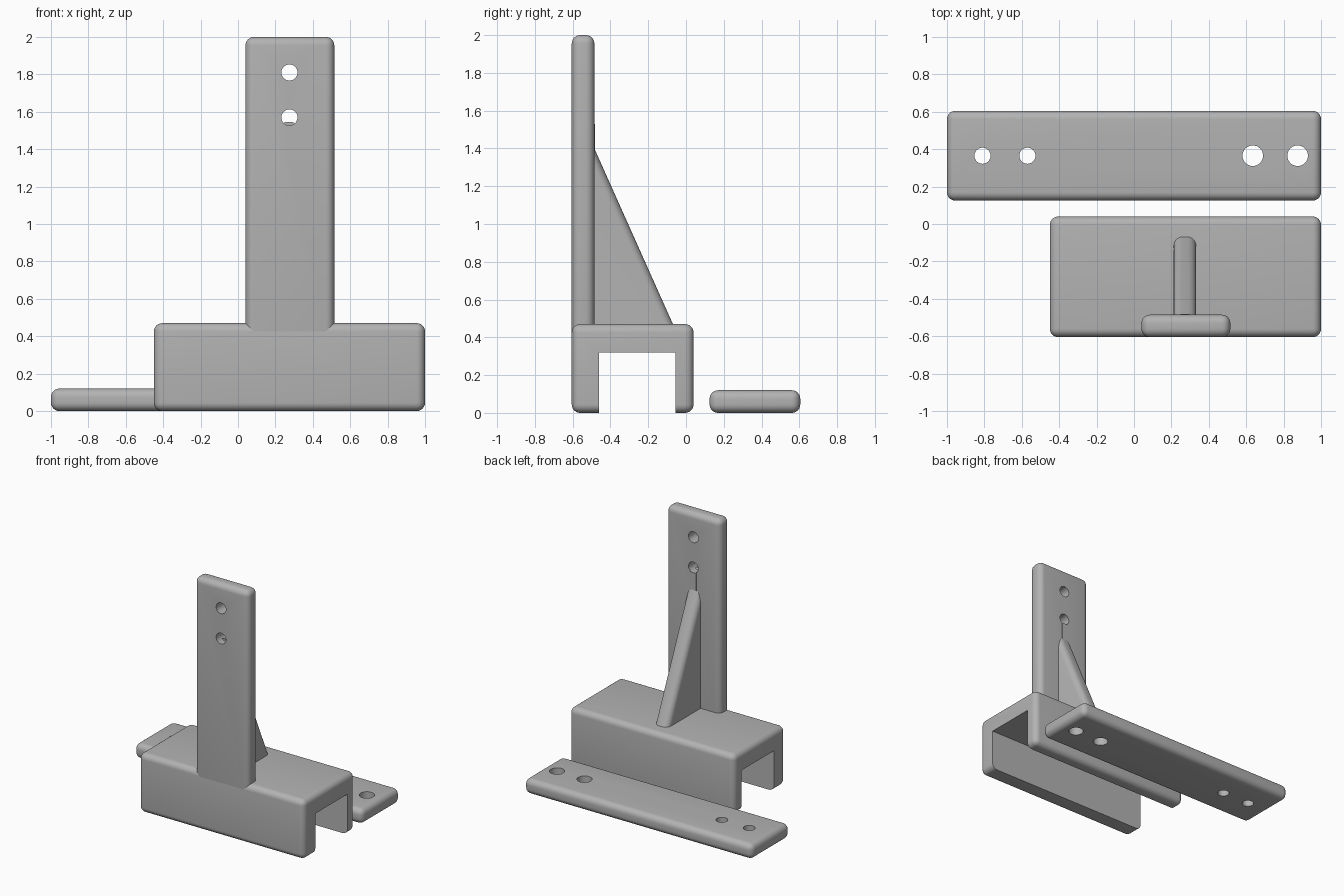
import bpy, bmesh
from mathutils import Matrix

cube = bpy.data.objects.get("Cube")
if cube:
    bpy.data.objects.remove(cube, do_unlink=True)

grey = bpy.data.materials.new("plain grey")
grey.use_nodes = True
COLOR = (0.45, 0.45, 0.45, 1)
grey.diffuse_color = COLOR
grey.node_tree.nodes["Principled BSDF"].inputs["Base Color"].default_value = COLOR

ROUND = 0.045


def add_object(name, bm):
    bmesh.ops.recalc_face_normals(bm, faces=bm.faces)
    mesh = bpy.data.meshes.new(name)
    bm.to_mesh(mesh)
    bm.free()
    mesh.materials.append(grey)
    obj = bpy.data.objects.new(name, mesh)
    bpy.context.collection.objects.link(obj)
    return obj


def round_edges(bm, edges):
    bmesh.ops.bevel(bm, geom=edges, offset=ROUND, segments=6, profile=0.5,
                    affect='EDGES', clamp_overlap=True)


def box(name, low, high, rounded=True):
    bm = bmesh.new()
    bmesh.ops.create_cube(bm, size=1)
    for v in bm.verts:
        v.co = [l + (c + 0.5) * (h - l) for c, l, h in zip(v.co, low, high)]
    if rounded:
        round_edges(bm, bm.edges[:])
    return add_object(name, bm)


def hole_cutter(name, center, radius, axis):
    bm = bmesh.new()
    turn = Matrix.Rotation(1.5707963, 4, 'X') if axis == 'Y' else Matrix()
    bmesh.ops.create_cone(bm, cap_ends=True, segments=48, radius1=radius,
                          radius2=radius, depth=0.4,
                          matrix=Matrix.Translation(center) @ turn)
    return add_object(name, bm)


def cut(obj, cutters):
    for c in cutters:
        mod = obj.modifiers.new("cut", 'BOOLEAN')
        mod.operation = 'DIFFERENCE'
        mod.solver = 'EXACT'
        mod.object = c
        bpy.context.view_layer.objects.active = obj
        bpy.ops.object.modifier_apply(modifier=mod.name)
        bpy.data.objects.remove(c, do_unlink=True)


def smooth(obj):
    bpy.ops.object.select_all(action='DESELECT')
    obj.select_set(True)
    bpy.context.view_layer.objects.active = obj
    bpy.ops.object.shade_smooth_by_angle(angle=0.6)


# Saddle block with a channel running through its length
saddle = box("saddle_block", (-0.45, -0.605, 0), (1, 0.04, 0.47))
cut(saddle, [box("channel_cutter", (-1.2, -0.46, -0.3), (1.2, -0.055, 0.32), False)])

# Upright with two mounting holes
upright = box("upright", (0.04, -0.605, 0.35), (0.515, -0.485, 2))
cut(upright, [hole_cutter("upright_hole", (0.275, -0.545, z), 0.043, 'Y')
              for z in (1.57, 1.81)])

# Loose flat bar with a small and a large pair of holes
bar = box("flat_bar", (-1, 0.125, 0), (1, 0.605, 0.12))
cut(bar, [hole_cutter("bar_hole", (x, 0.365, 0.06), r, 'Z')
          for x, r in ((-0.81, 0.043), (-0.57, 0.043), (0.635, 0.055), (0.875, 0.055))])

# Triangular gusset with a rounded sloping edge
bm = bmesh.new()
profile = [(-0.55, 0.36), (-0.02, 0.36), (-0.55, 1.545)]
sides = [[bm.verts.new((x, y, z)) for y, z in profile] for x in (0.212, 0.332)]
for side in sides:
    bm.faces.new(side)
for i in range(3):
    j = (i + 1) % 3
    bm.faces.new((sides[0][i], sides[0][j], sides[1][j], sides[1][i]))
round_edges(bm, [bm.edges.get((s[1], s[2])) for s in sides])
gusset = add_object("gusset", bm)

# Thin raised rib from the gusset tip to the lower hole
rib = box("gusset_tip_rib", (0.248, -0.49, 1.35), (0.298, -0.482, 1.53), False)

for part in (saddle, upright, bar, gusset, rib):
    smooth(part)
